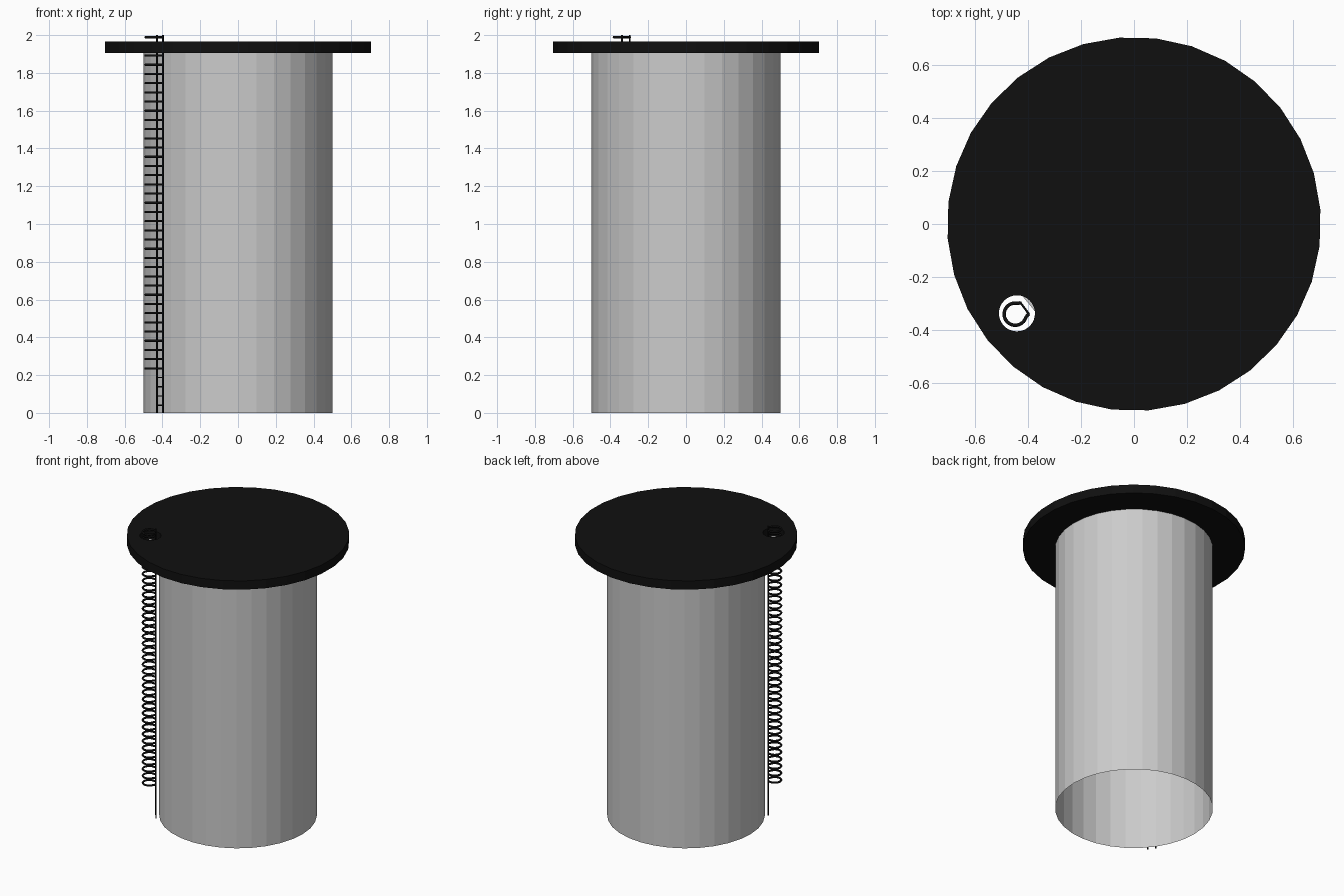
import bpy
from math import cos, sin, radians

if "Cube" in bpy.data.objects:
    bpy.data.objects.remove(bpy.data.objects["Cube"])

black = bpy.data.materials.new("black_metal")
black.diffuse_color = (0.005, 0.005, 0.005, 1)
black.use_nodes = True
black.node_tree.nodes["Principled BSDF"].inputs["Base Color"].default_value = black.diffuse_color

RAIL_A = (-0.397, -0.339)
RAIL_B = (-0.428, -0.297)
CAGE = (-0.448, -0.340)      # centre of the cage hoops
STEP, FIRST, COUNT = 0.0487, 0.041, 41


def cylinder(name, r, z0, z1, x=0, y=0, turn=0, sides=32):
    bpy.ops.mesh.primitive_cylinder_add(vertices=sides, radius=r, depth=z1 - z0,
                                        location=(x, y, (z0 + z1) / 2),
                                        rotation=(0, 0, radians(turn)))
    ob = bpy.context.object
    ob.name = name
    return ob


def wires(name, paths, r):
    """Round wire along each path, turned into one mesh."""
    cu = bpy.data.curves.new(name, 'CURVE')
    cu.dimensions = '3D'
    cu.bevel_depth = r
    cu.bevel_resolution = 1
    cu.use_fill_caps = True
    for path in paths:
        sp = cu.splines.new('POLY')
        sp.points.add(len(path) - 1)
        for p, co in zip(sp.points, path):
            p.co = (*co, 1)
    ob = bpy.data.objects.new(name, cu)
    bpy.context.collection.objects.link(ob)
    bpy.ops.object.select_all(action='DESELECT')
    ob.select_set(True)
    bpy.context.view_layer.objects.active = ob
    bpy.ops.object.convert(target='MESH')
    ob = bpy.context.object
    ob.data.materials.clear()
    ob.data.materials.append(black)
    return ob


# tank wall, open underneath
tank = cylinder("tank", 0.5, 0, 1.906)
import bmesh
bm = bmesh.new()
bm.from_mesh(tank.data)
bottom = [f for f in bm.faces if f.normal.z < -0.9]
bmesh.ops.delete(bm, geom=bottom, context='FACES_ONLY')
bm.to_mesh(tank.data)
bm.free()

# lid with a round hatch for the ladder
lid = cylinder("lid", 0.705, 1.904, 1.965, turn=4.5)
lid.data.materials.append(black)
cutter = cylinder("hatch_cutter", 0.068, 1.8, 2.1, -0.4415, -0.337)
cutter.data.materials.append(black)
mod = lid.modifiers.new("hatch", 'BOOLEAN')
mod.operation = 'DIFFERENCE'
mod.solver = 'EXACT'
mod.object = cutter
bpy.context.view_layer.objects.active = lid
bpy.ops.object.modifier_apply(modifier=mod.name)
bpy.data.objects.remove(cutter)

# ladder rails and rungs
wires("ladder_rails", [[(*p, 0), (*p, 2.0)] for p in (RAIL_A, RAIL_B)], 0.005)
levels = [FIRST + STEP * i for i in range(COUNT)]
wires("ladder_rungs", [[(*RAIL_A, z), (*RAIL_B, z)] for z in levels], 0.004)

# safety cage hoops, starting above the fourth rung
arc = [RAIL_B]
for i in range(21):
    a = radians(75 + 270 * i / 20)
    arc.append((CAGE[0] + 0.042 * cos(a), CAGE[1] + 0.042 * sin(a)))
arc.append(RAIL_A)
wires("cage_hoops", [[(*p, z) for p in arc] for z in levels[4:]], 0.0065)
